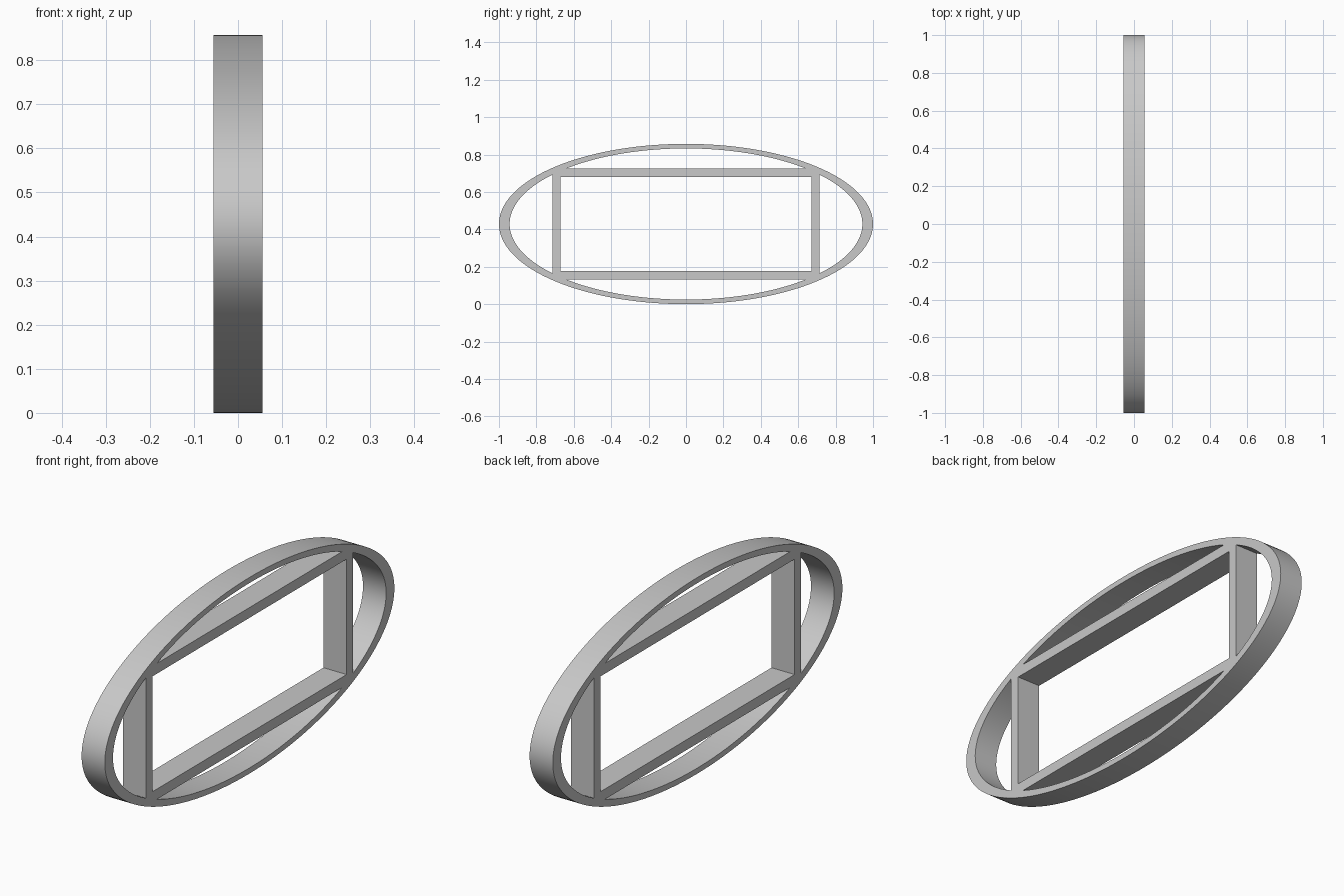
import bpy
import bmesh
from math import asin, acos, cos, sin, pi, tau
from mathutils import Matrix

if "Cube" in bpy.data.objects:
    bpy.data.objects.remove(bpy.data.objects["Cube"], do_unlink=True)

# Dimensions: profile lies in the y-z plane, extruded along x
OUT_Y, OUT_Z = 1.0, 0.4285          # outer ellipse radii
IN_Y, IN_Z = 0.943, 0.404           # inner ellipse radii
BAR_OUT_Y, BAR_OUT_Z = 0.715, 0.297  # outer faces of the crossbars
BAR_IN_Y, BAR_IN_Z = 0.670, 0.252    # inner faces of the crossbars
HALF_DEPTH = 0.056


def arc(ry, rz, start, end, steps, closed=False):
    """Points along an ellipse; a closed loop omits the repeated last point."""
    count = steps if closed else steps + 1
    return [(ry * cos(start + (end - start) * i / steps),
             rz * sin(start + (end - start) * i / steps)) for i in range(count)]


def mirrored(points):
    return [(-y, -z) for y, z in points]


# Outline, rectangular opening and the four openings between bars and ring
top_angle = asin(BAR_OUT_Z / IN_Z)
side_angle = acos(BAR_OUT_Y / IN_Y)
top_gap = arc(IN_Y, IN_Z, top_angle, pi - top_angle, 64)
side_gap = arc(IN_Y, IN_Z, -side_angle, side_angle, 48)
window = [(sy * BAR_IN_Y, sz * BAR_IN_Z)
          for sy, sz in ((-1, -1), (1, -1), (1, 1), (-1, 1))]
loops = [arc(OUT_Y, OUT_Z, 0, tau, 160, closed=True), window,
         top_gap, mirrored(top_gap), side_gap, mirrored(side_gap)]

# Filled profile with holes, extruded to depth
curve = bpy.data.curves.new("oval_frame_profile", "CURVE")
curve.dimensions = "2D"
curve.fill_mode = "BOTH"
curve.extrude = HALF_DEPTH
for points in loops:
    spline = curve.splines.new("POLY")
    spline.points.add(len(points) - 1)
    for point, (y, z) in zip(spline.points, points):
        point.co = (y, z, 0, 1)
    spline.use_cyclic_u = True

frame = bpy.data.objects.new("oval_frame_with_crossbars", curve)
bpy.context.collection.objects.link(frame)
bpy.ops.object.select_all(action="DESELECT")
frame.select_set(True)
bpy.context.view_layer.objects.active = frame
bpy.ops.object.convert(target="MESH")
frame = bpy.context.view_layer.objects.active

# Stand the frame upright (local x, y, z become y, z, x) and weld it
upright = Matrix(((0, 0, 1, 0), (1, 0, 0, 0), (0, 1, 0, OUT_Z), (0, 0, 0, 1)))
bm = bmesh.new()
bm.from_mesh(frame.data)
bmesh.ops.transform(bm, matrix=upright, verts=bm.verts)
bmesh.ops.remove_doubles(bm, verts=bm.verts, dist=0.0001)
bmesh.ops.recalc_face_normals(bm, faces=bm.faces)
bm.to_mesh(frame.data)
bm.free()
bpy.ops.object.shade_smooth_by_angle(angle=pi / 6)

# Plain grey material
grey = bpy.data.materials.new("light_grey")
grey.use_nodes = True
colour = (0.58, 0.58, 0.58, 1)
grey.diffuse_color = colour
grey.node_tree.nodes["Principled BSDF"].inputs["Base Color"].default_value = colour
frame.data.materials.clear()
frame.data.materials.append(grey)
